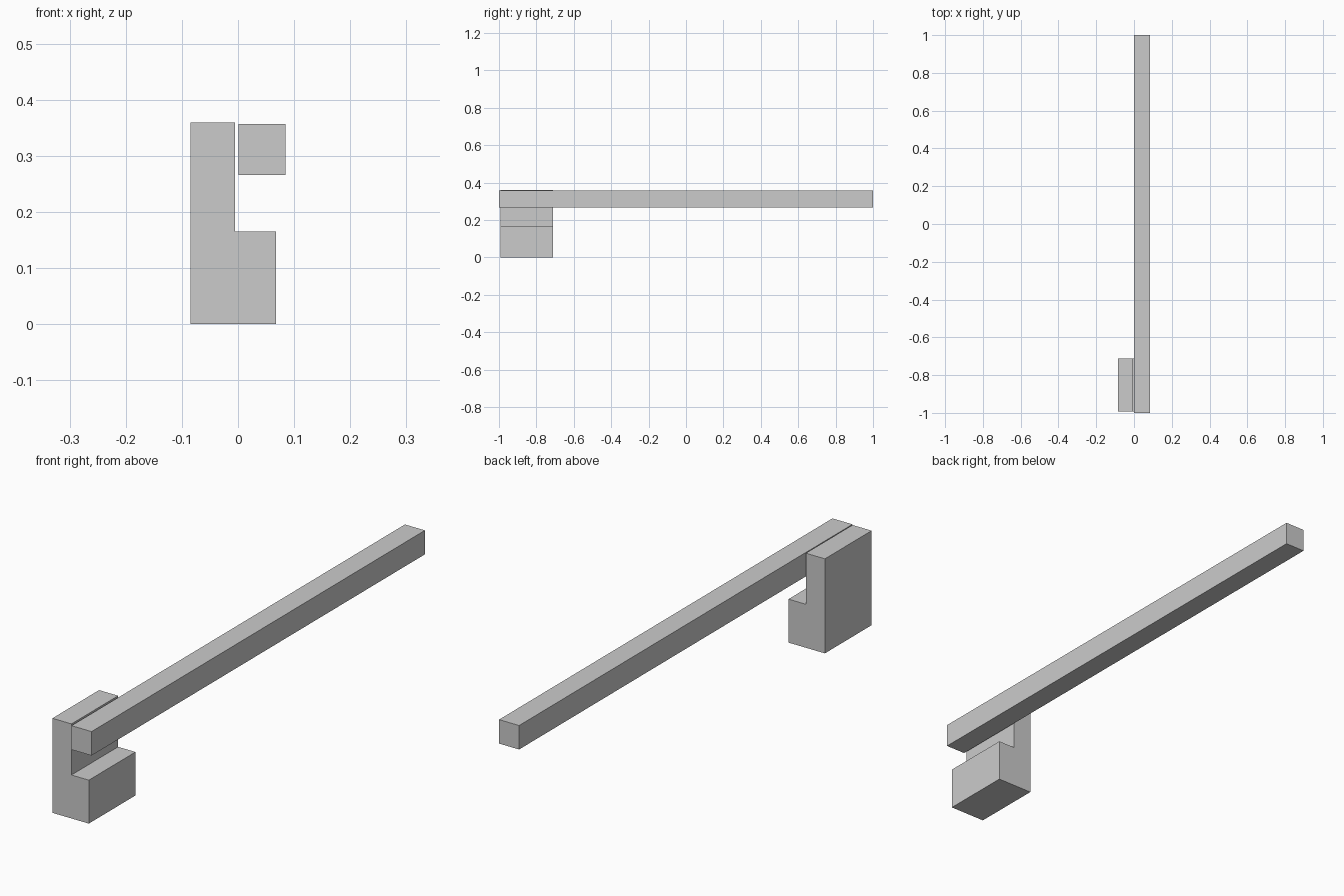
import bpy, bmesh

if "Cube" in bpy.data.objects:
    bpy.data.objects.remove(bpy.data.objects["Cube"])


def extrude_profile(name, profile, y0, y1):
    """Extrude a closed x/z outline along y into a solid object."""
    bm = bmesh.new()
    face = bm.faces.new([bm.verts.new((x, y0, z)) for x, z in profile])
    result = bmesh.ops.extrude_face_region(bm, geom=[face])
    moved = [v for v in result["geom"] if isinstance(v, bmesh.types.BMVert)]
    bmesh.ops.translate(bm, verts=moved, vec=(0, y1 - y0, 0))
    bmesh.ops.recalc_face_normals(bm, faces=bm.faces)
    mesh = bpy.data.meshes.new(name)
    bm.to_mesh(mesh)
    bm.free()
    obj = bpy.data.objects.new(name, mesh)
    bpy.context.collection.objects.link(obj)
    return obj


# L-shaped bracket at the front end
extrude_profile("bracket",
                [(-0.085, 0), (0.068, 0), (0.068, 0.165),
                 (-0.005, 0.165), (-0.005, 0.359), (-0.085, 0.359)],
                -0.992, -0.712)

# Long square bar beside the upright of the bracket
extrude_profile("long_bar",
                [(0.001, 0.266), (0.085, 0.266), (0.085, 0.357), (0.001, 0.357)],
                -1.0, 1.0)
